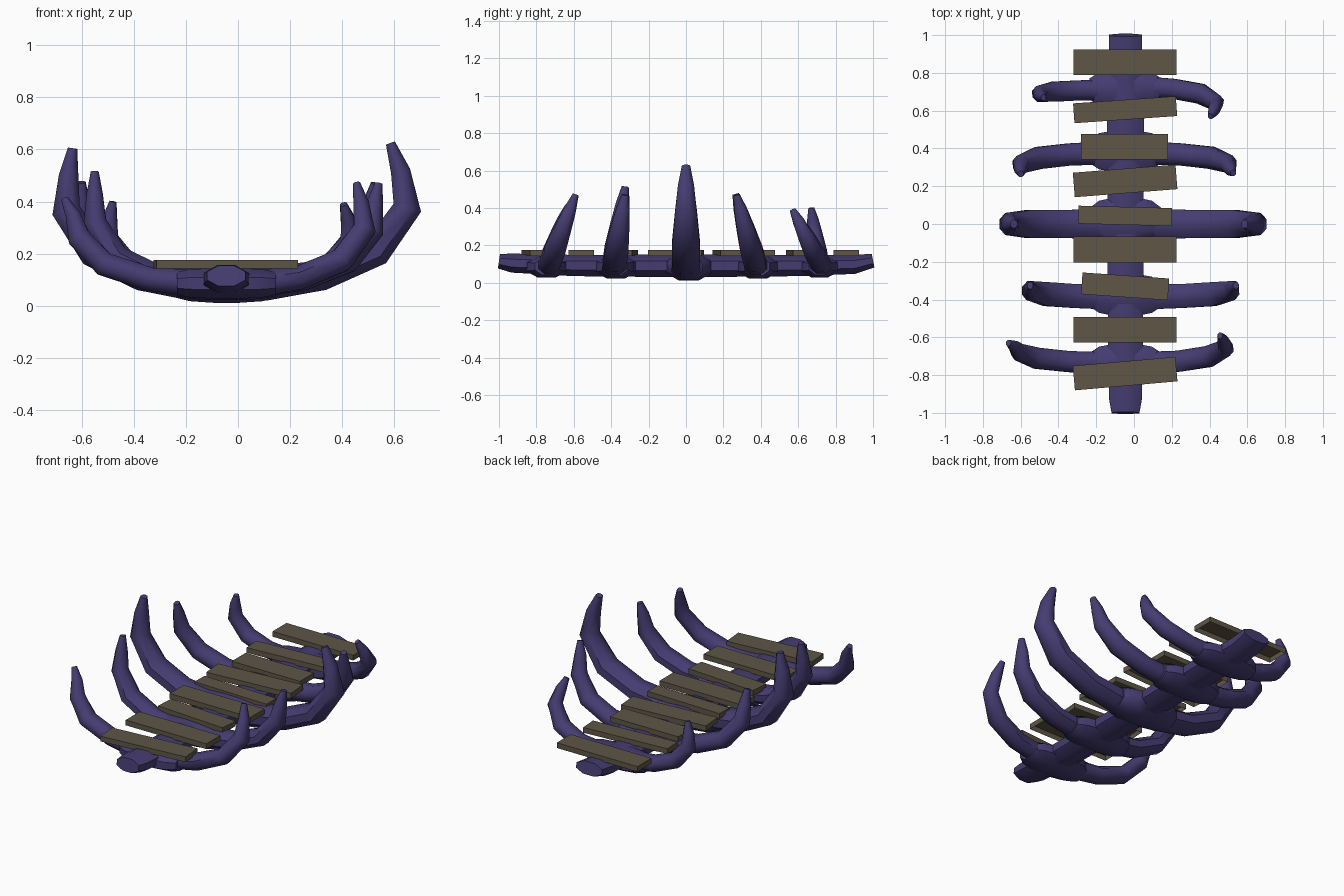
import bpy, bmesh, math
from mathutils import Vector, Matrix

if "Cube" in bpy.data.objects:
    bpy.data.objects.remove(bpy.data.objects["Cube"])


def material(name, rgb):
    m = bpy.data.materials.new(name)
    m.diffuse_color = (*rgb, 1)
    m.use_nodes = True
    m.node_tree.nodes["Principled BSDF"].inputs["Base Color"].default_value = m.diffuse_color
    return m


PURPLE = material("dusky purple bone", (0.060, 0.045, 0.165))
WOOD = material("weathered wood", (0.112, 0.093, 0.062))
CX = -0.045  # line of the spine


def finish(name, bm, mat, smooth=True):
    bmesh.ops.recalc_face_normals(bm, faces=bm.faces)
    me = bpy.data.meshes.new(name)
    bm.to_mesh(me)
    bm.free()
    ob = bpy.data.objects.new(name, me)
    bpy.context.collection.objects.link(ob)
    me.materials.append(mat)
    if smooth:
        bpy.ops.object.select_all(action='DESELECT')
        ob.select_set(True)
        bpy.context.view_layer.objects.active = ob
        bpy.ops.object.shade_smooth_by_angle(angle=math.radians(50))
    return ob


def tube(name, path, radii, side, n=8):
    """Loft of elliptical rings; radii = (along 'side', across 'side')."""
    bm = bmesh.new()
    pts = [Vector(p) for p in path]
    rings = []
    for i, p in enumerate(pts):
        t = (pts[min(i + 1, len(pts) - 1)] - pts[max(i - 1, 0)]).normalized()
        s = Vector(side)
        s = (s - t * s.dot(t)).normalized()
        u = t.cross(s)
        ra, rb = radii[i]
        ring = []
        for k in range(n):
            a = 2 * math.pi * (k + 0.5) / n
            ring.append(bm.verts.new(p + (s * math.cos(a) * ra + u * math.sin(a) * rb) * 1.06))
        rings.append(ring)
    for a, b in zip(rings, rings[1:]):
        for k in range(n):
            bm.faces.new((a[k], a[(k + 1) % n], b[(k + 1) % n], b[k]))
    bm.faces.new(rings[0])
    bm.faces.new(rings[-1])
    return finish(name, bm, PURPLE)


# Spine: long beam, slightly tapered at both ends
spine = [(-1.0, 0.115, .075, .040), (-0.93, 0.105, .088, .052), (-0.6, 0.092, .095, .058),
         (0, 0.09, .098, .062), (0.6, 0.092, .100, .058), (0.9, 0.098, .090, .052),
         (1.0, 0.118, .088, .038)]
tube("spine", [(CX, y, z) for y, z, _, _ in spine], [(a, b) for *_, a, b in spine], (1, 0, 0))

# Vertebrae: knuckles where each rib pair meets the spine
for i, (y, ry, rz) in enumerate([(-0.745, .115, .060), (-0.375, .115, .066), (0.015, .130, .076),
                                 (0.385, .115, .066), (0.715, .105, .060)]):
    prof = [(-.19, .55), (-.14, .85), (-.05, 1), (.05, 1), (.14, .85), (.19, .55)]
    tube(f"vertebra_{i + 1}", [(CX + x, y, 0.086) for x, _ in prof],
         [(ry * f, rz * (0.45 + 0.55 * f)) for _, f in prof], (0, 1, 0))

# Ribs: root y, tip y, farthest x, tip x, tip z, half width, thickness
RIBS = [
    (-0.735, -0.59, 0.485, 0.455, 0.47, .060, .052),
    (-0.735, -0.63, -0.61, -0.665, 0.41, .060, .052),
    (-0.385, -0.325, 0.515, 0.54, 0.47, .068, .055),
    (-0.385, -0.325, -0.55, -0.55, 0.515, .068, .055),
    (0.0, 0.0, 0.65, 0.585, 0.625, .080, .066),
    (0.0, 0.0, -0.66, -0.635, 0.605, .080, .066),
    (0.375, 0.27, 0.50, 0.525, 0.47, .063, .055),
    (0.375, 0.265, -0.60, -0.60, 0.475, .063, .055),
    (0.725, 0.57, 0.435, 0.405, 0.39, .057, .050),
    (0.71, 0.67, -0.50, -0.48, 0.40, .057, .050),
]
# reach fraction, height fraction, width factor, thickness factor
SHAPE = [(0.05, 0, 1, 1), (0.22, 0, 1, 1), (0.53, .06, .95, .9), (0.83, .23, .95, .9),
         (1.0, .54, .75, .85)]
for i, (y0, y1, far, tip, top, w, t) in enumerate(RIBS):
    zb = 0.085
    path, radii = [], []
    for u, h, fw, ft in SHAPE:
        path.append((CX + (far - CX) * u, y0 + (y1 - y0) * h, zb + (top - zb) * h))
        radii.append((w * fw, t * ft))
    for k, h, fw, ft in [(0.4, .80, .55, .58), (1, 1, .28, .28)]:
        path.append((far + (tip - far) * k, y0 + (y1 - y0) * h, zb + (top - zb) * h))
        radii.append((w * fw, t * ft))
    tube(f"rib_{'right' if far > 0 else 'left'}_{i // 2 + 1}", path, radii, (0, 1, 0))

# Planks laid across the spine, open underneath: y, length, width, x centre, turn
PLANKS = [(.857, .545, .135, -.047, 0), (.605, .545, .105, -.047, 4), (.408, .46, .135, -.05, 0),
          (.228, .545, .130, -.047, 4.5), (.043, .495, .095, -.047, -1.5), (-.135, .545, .135, -.047, 0),
          (-.33, .46, .115, -.047, -4), (-.56, .545, .135, -.047, 0), (-.792, .545, .130, -.047, 5)]
for i, (y, length, width, x, turn) in enumerate(PLANKS):
    bm = bmesh.new()
    bmesh.ops.create_cube(bm, size=1, matrix=Matrix.Translation((x, y, 0.159))
                          @ Matrix.Rotation(math.radians(turn), 4, 'Z')
                          @ Matrix.Diagonal((length, width, 0.032, 1)))
    bmesh.ops.recalc_face_normals(bm, faces=bm.faces)
    bmesh.ops.delete(bm, geom=[f for f in bm.faces if f.normal.z < -0.9], context='FACES')
    me = bpy.data.meshes.new(f"plank_{i + 1}")
    bm.to_mesh(me)
    bm.free()
    me.materials.append(WOOD)
    bpy.context.collection.objects.link(bpy.data.objects.new(f"plank_{i + 1}", me))
